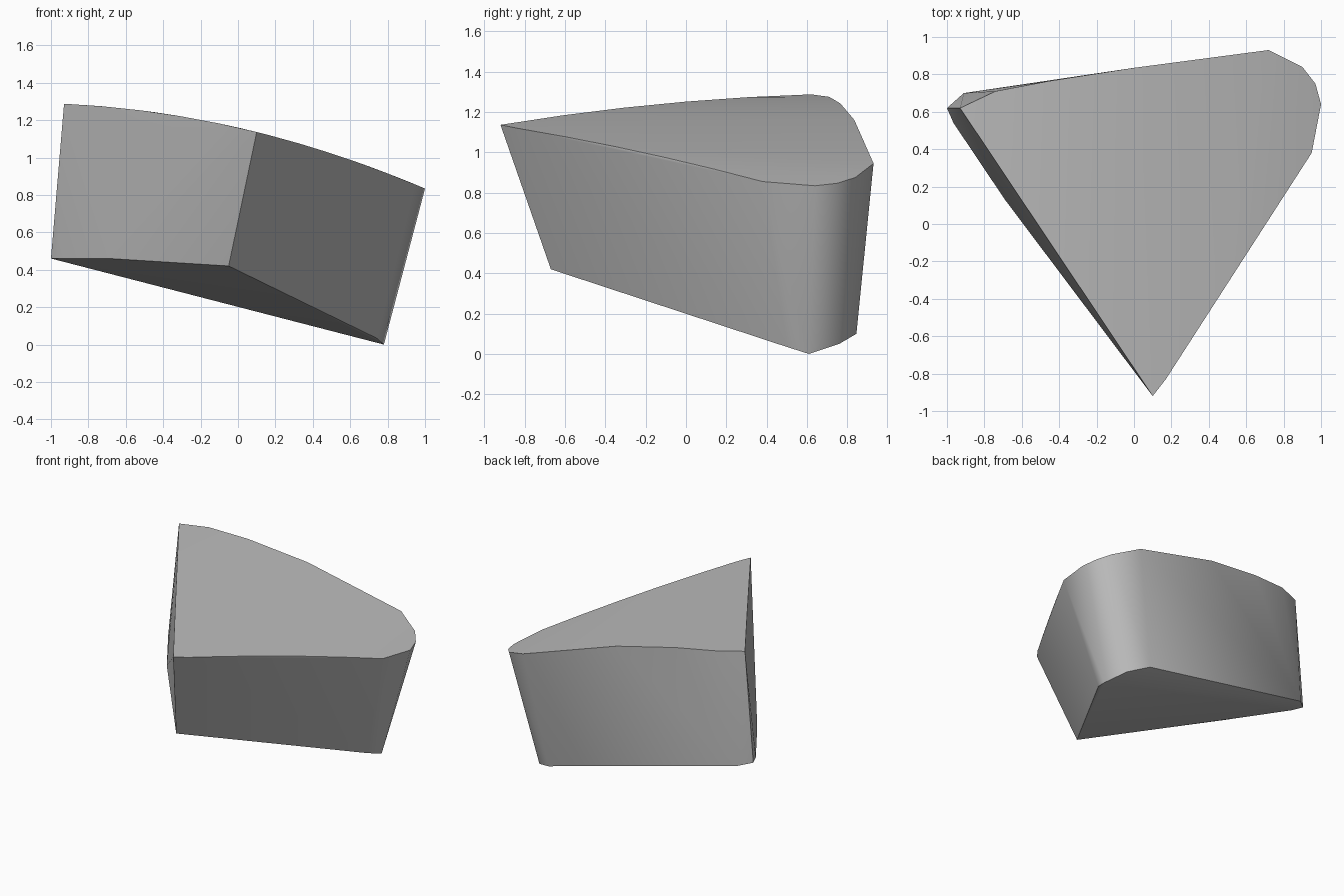
import bpy
import bmesh
import math

cube = bpy.data.objects.get("Cube")
if cube:
    bpy.data.objects.remove(cube, do_unlink=True)

# One plain grey material
grey = bpy.data.materials.new("stone_grey")
grey.use_nodes = True
colour = (0.5, 0.5, 0.5, 1.0)
grey.diffuse_color = colour
grey.node_tree.nodes["Principled BSDF"].inputs["Base Color"].default_value = colour


def crown(x):
    """Height of the gently arched top, falling towards +x."""
    return 1.16 - 0.228 * x - 0.098 * x * x


# Corners of the arched top, as seen from above
top_plan = [(0.10, -0.92), (0.17, -0.83), (0.95, 0.38), (1.0, 0.64),
            (0.97, 0.75), (0.90, 0.84), (0.72, 0.93), (0.0, 0.835),
            (-0.45, 0.765), (-0.74, 0.71), (-0.93, 0.62)]
top = [(x, y, crown(x)) for x, y in top_plan]

# Extra points along the two long straight edges so that they follow the arch
for a, b in (((0.17, -0.83), (0.95, 0.38)), ((-0.93, 0.62), (0.10, -0.92))):
    for i in range(1, 5):
        t = i / 5
        x, y = a[0] + (b[0] - a[0]) * t, a[1] + (b[1] - a[1]) * t
        top.append((x, y, crown(x)))

# Sloping underside, lowest at the rounded corner
bottom = [(-0.05, -0.67, 0.42), (0.74, 0.50, 0.035), (0.78, 0.61, 0.0),
          (0.70, 0.76, 0.05), (0.565, 0.845, 0.10), (-0.91, 0.70, 0.44),
          (-1.0, 0.62, 0.46), (-0.965, 0.54, 0.46), (-0.69, 0.13, 0.46)]

# Skin the two outlines into one closed wedge
bm = bmesh.new()
for p in top + bottom:
    bm.verts.new(p)
result = bmesh.ops.convex_hull(bm, input=bm.verts[:])
loose = [v for v in bm.verts if not v.link_faces]
bmesh.ops.delete(bm, geom=loose, context="VERTS")
bmesh.ops.recalc_face_normals(bm, faces=bm.faces[:])
mesh = bpy.data.meshes.new("wedge_block")
bm.to_mesh(mesh)
bm.free()

block = bpy.data.objects.new("wedge_block", mesh)
bpy.context.collection.objects.link(block)
mesh.materials.append(grey)

# Smooth the rounded corner and the arch, keep the rims sharp
bpy.ops.object.select_all(action="DESELECT")
block.select_set(True)
bpy.context.view_layer.objects.active = block
bpy.ops.object.shade_smooth_by_angle(angle=math.radians(35))
